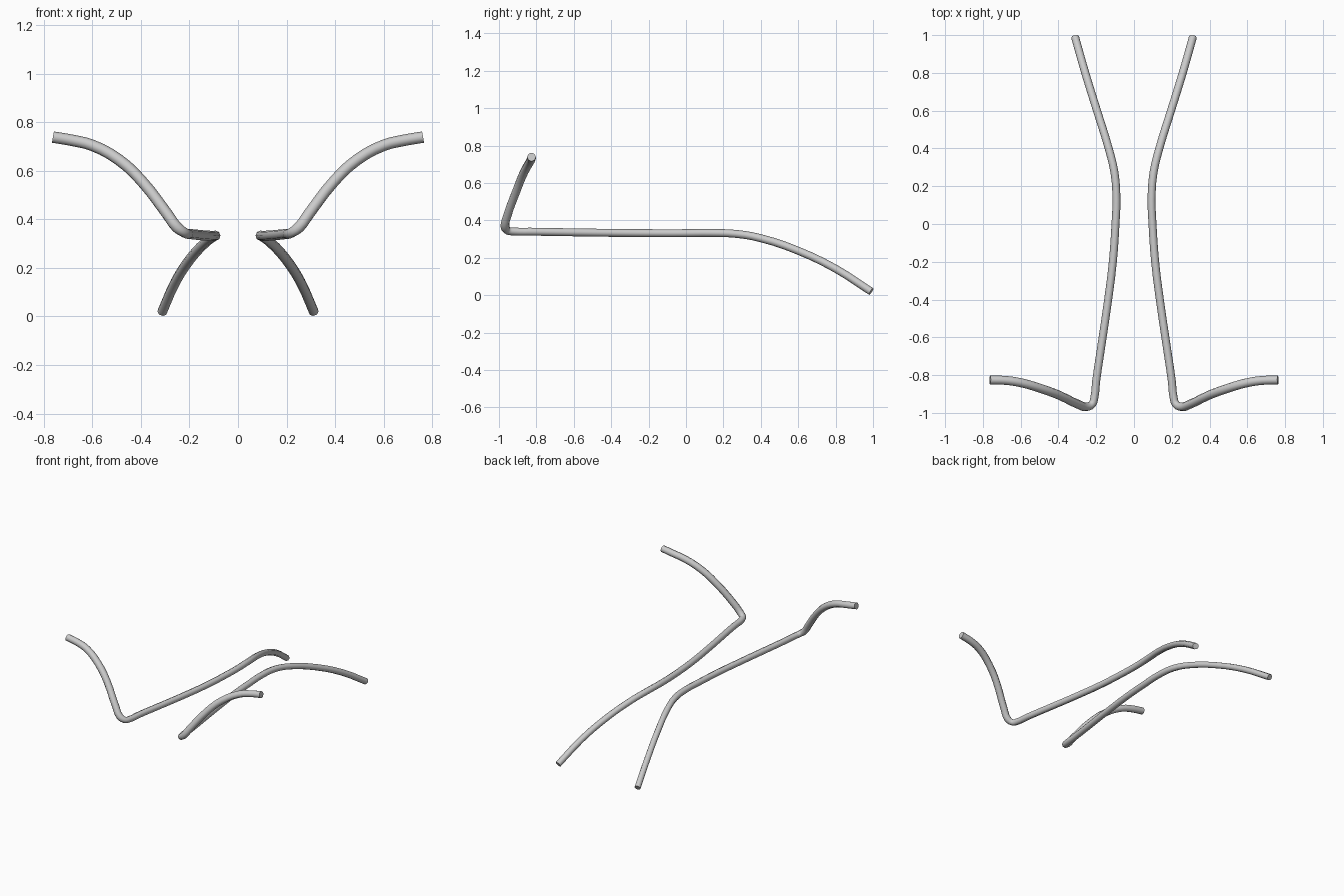
import bpy

if "Cube" in bpy.data.objects:
    bpy.data.objects.remove(bpy.data.objects["Cube"])

# Centreline of one bent tube: rear tip, long bar, tight front bend, raised arm
PATH = [
    (0.312, 0.990, 0.020), (0.258, 0.800, 0.142), (0.196, 0.600, 0.238),
    (0.134, 0.400, 0.305), (0.103, 0.270, 0.328), (0.093, 0.130, 0.333),
    (0.098, 0.000, 0.332), (0.112, -0.200, 0.332), (0.141, -0.430, 0.334),
    (0.172, -0.640, 0.337), (0.200, -0.830, 0.340), (0.210, -0.920, 0.341),
    (0.222, -0.955, 0.346), (0.252, -0.968, 0.368), (0.290, -0.957, 0.420),
    (0.400, -0.905, 0.562), (0.490, -0.872, 0.645), (0.600, -0.840, 0.705),
    (0.680, -0.828, 0.725), (0.762, -0.826, 0.739),
]
RADIUS = 0.021


def bent_tube(name, side):
    curve = bpy.data.curves.new(name, 'CURVE')
    curve.dimensions = '3D'
    curve.bevel_depth = RADIUS
    curve.bevel_resolution = 2
    curve.resolution_u = 3
    curve.use_fill_caps = True
    spline = curve.splines.new('BEZIER')
    spline.bezier_points.add(len(PATH) - 1)
    for i, (point, (x, y, z)) in enumerate(zip(spline.bezier_points, PATH)):
        point.co = (side * x, y, z)
        point.handle_left_type = point.handle_right_type = 'AUTO'
        point.radius = 1.12 if i > 12 else 1.0   # arm is slightly thicker
    obj = bpy.data.objects.new(name, curve)
    bpy.context.collection.objects.link(obj)
    bpy.ops.object.select_all(action='DESELECT')
    obj.select_set(True)
    bpy.context.view_layer.objects.active = obj
    bpy.ops.object.convert(target='MESH')
    bpy.ops.object.shade_smooth_by_angle(angle=0.9)


# Mirrored pair
bent_tube("right_tube", 1)
bent_tube("left_tube", -1)
